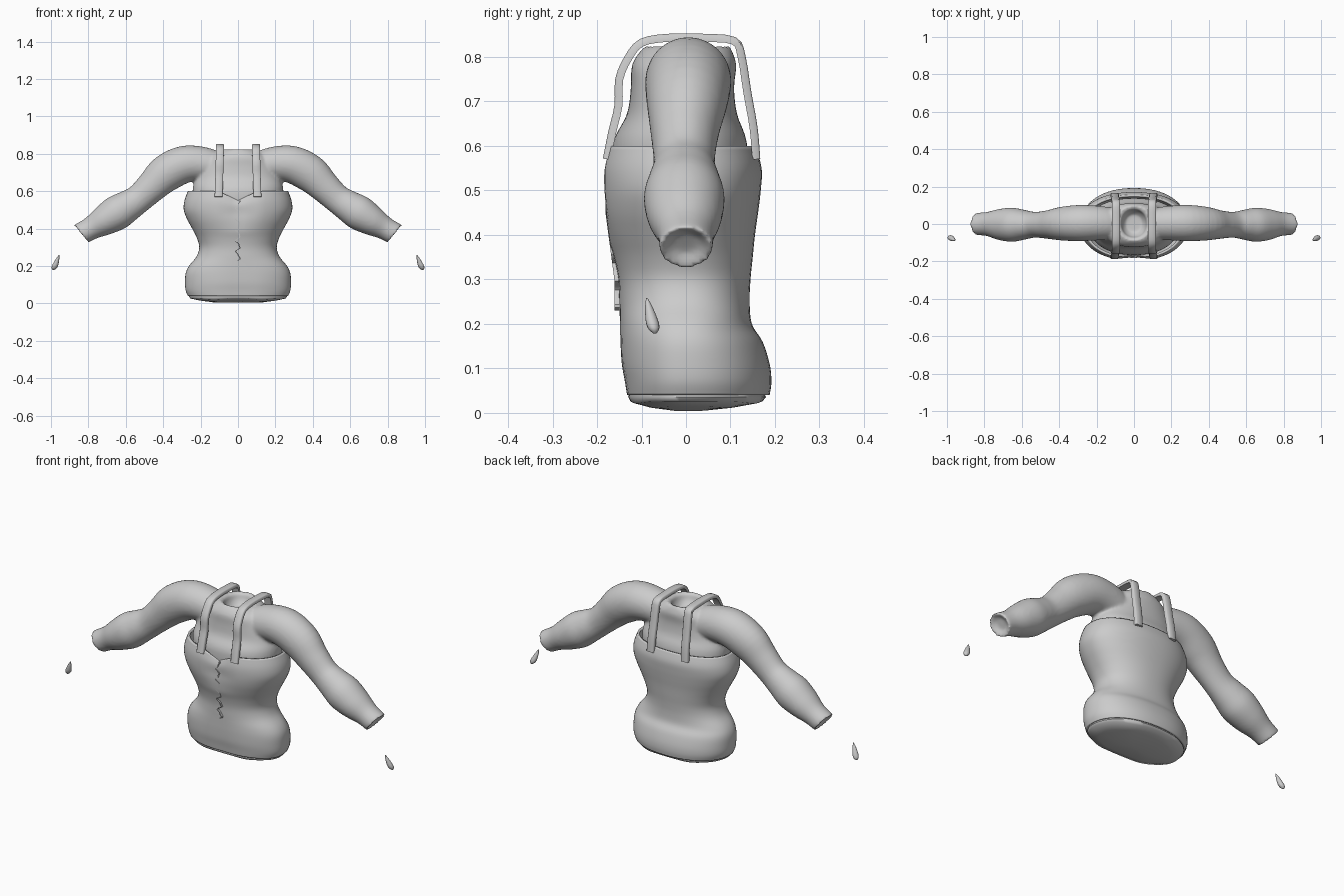
import bpy, bmesh, math
from mathutils import Vector

if "Cube" in bpy.data.objects:
    bpy.data.objects.remove(bpy.data.objects["Cube"])

grey = bpy.data.materials.new("plain grey")
grey.diffuse_color = (0.6, 0.6, 0.6, 1)
grey.use_nodes = True
grey.node_tree.nodes["Principled BSDF"].inputs["Base Color"].default_value = grey.diffuse_color


def make(name, bm, angle=40):
    bmesh.ops.recalc_face_normals(bm, faces=bm.faces)
    me = bpy.data.meshes.new(name)
    bm.to_mesh(me)
    bm.free()
    ob = bpy.data.objects.new(name, me)
    bpy.context.collection.objects.link(ob)
    me.materials.append(grey)
    shade(ob, angle)
    return ob


def shade(ob, angle):
    bpy.ops.object.select_all(action='DESELECT')
    bpy.context.view_layer.objects.active = ob
    ob.select_set(True)
    bpy.ops.object.shade_smooth_by_angle(angle=math.radians(angle))


def spline(rows, steps=4):
    """Smooth curve through rows of numbers."""
    out = []
    for i in range(len(rows) - 1):
        p = [rows[max(0, min(len(rows) - 1, i + k))] for k in (-1, 0, 1, 2)]
        for s in range(steps):
            t = s / steps
            out.append([0.5 * (2 * b + (c - a) * t + (2 * a - 5 * b + 4 * c - d) * t * t
                               + (3 * b - a - 3 * c + d) * t ** 3) for a, b, c, d in zip(*p)])
    return out + [list(rows[-1])]


def loft(bm, rings, caps=(True, True)):
    loops = [[bm.verts.new(p) for p in r] for r in rings]
    n = len(loops[0])
    for a, b in zip(loops, loops[1:]):
        for i in range(n):
            bm.faces.new((a[i], a[(i + 1) % n], b[(i + 1) % n], b[i]))
    for flag, lp in zip(caps, (loops[0], loops[-1])):
        if flag:
            bm.faces.new(lp)
    return loops


def oval(z, hw, front, back, power=2.2, n=64):
    """Horizontal ring with separate front and back depth."""
    pts = []
    for i in range(n):
        a = 2 * math.pi * i / n
        c, s = math.cos(a), math.sin(a)
        x = math.copysign(abs(c) ** (2 / power), c) * hw
        y = math.copysign(abs(s) ** (2 / power), s)
        mid = (front + back) / 2 * min(1, abs(y) + 0.3)
        pts.append(Vector((x, y * (back if y > 0 else -front), z)))
    return pts


# Corset: z, half width, front, back
CORSET = [(.04, .268, -.138, .188), (.07, .28, -.142, .192), (.11, .283, -.148, .188),
          (.16, .28, -.15, .172), (.2, .262, -.15, .148), (.25, .222, -.15, .143),
          (.3, .207, -.152, .145), (.35, .22, -.162, .15), (.4, .245, -.178, .155),
          (.45, .272, -.19, .162), (.5, .29, -.195, .168), (.55, .286, -.195, .17),
          (.6, .268, -.185, .155)]
bm = bmesh.new()
rings = [oval(*r) for r in spline(CORSET)]
for ring in rings:
    for p in ring:
        if p.y < 0:
            k = max(0, 1 - abs(p.x) / .12)
            if p.z > .5:                           # dipped neckline
                p.z -= .05 * k ** 1.3 * (p.z - .5) / .1
            if .38 < p.z:                          # hollow between the cups
                p.y += .02 * k * min(1, (p.z - .38) / .1)
            if p.z < .25:                          # soft hollow at the lower front
                p.y += .008 * k * (1 - p.z / .25)
loft(bm, rings, (False, False))
corset = make("corset", bm)
sol = corset.modifiers.new("cloth thickness", 'SOLIDIFY')
sol.thickness = .012
sol.offset = -1

# Closed underside below the hem
bm = bmesh.new()
UNDER = [(.05, .255, -.125, .172), (.036, .262, -.13, .18), (.026, .255, -.125, .172),
         (.016, .2, -.09, .12), (.009, .12, -.05, .07), (.005, .03, -.015, .02)]
rings = [oval(*r) for r in UNDER]
for ring in rings[2:]:
    for p in ring:
        p.z -= .005 * math.exp(-((abs(p.x) - .13) / .06) ** 2)
loft(bm, rings)
make("torso_underside", bm, 60)

# Upper body with a hollow neck, and both arms, blended into one skin
bm = bmesh.new()
CHEST = [(.47, .23, -.16, .135), (.6, .243, -.165, .138), (.67, .225, -.133, .115),
         (.73, .2, -.124, .108), (.78, .165, -.122, .113), (.81, .12, -.105, .105),
         (.825, .088, -.09, .097)]
rings = [oval(*r) for r in spline(CHEST)]
rings += [oval(.82, .07, -.075, .08), oval(.79, .062, -.066, .07), oval(.765, .045, -.045, .05)]
loft(bm, rings)

# Arm: x, z, radius across, radius in depth, y centre
ARM = [(.1, .72, .085, .085, 0), (.19, .745, .092, .092, .005), (.29, .742, .1, .097, .005),
       (.385, .695, .1, .09, .002), (.46, .625, .085, .076, -.003), (.53, .56, .077, .069, -.004),
       (.59, .52, .085, .08, -.004), (.65, .483, .093, .091, -.004), (.72, .44, .08, .083, -.003),
       (.785, .402, .062, .064, 0), (.842, .37, .06, .06, 0)]
path = spline(ARM)
for side in (1, -1):
    rings = []
    for i, (x, z, r, d, y) in enumerate(path):
        a, b = path[max(0, i - 1)], path[min(len(path) - 1, i + 1)]
        t = Vector((b[0] - a[0], 0, b[1] - a[1])).normalized()
        if i == len(path) - 1:
            t = Vector((.77, 0, -.64))
        up = Vector((-t.z, 0, t.x))
        rings.append([Vector((x, y, z)) + up * r * math.cos(k * math.pi / 16)
                      + Vector((0, d * math.sin(k * math.pi / 16), 0)) for k in range(32)])
    # Dished wrist end
    c = Vector((path[-1][0], 0, path[-1][1]))
    for f, depth in ((.85, .006), (.5, .022)):
        rings.append([c + (p - c) * f - t * depth for p in rings[len(path) - 1]])
    rings = [[Vector((p.x * side, p.y, p.z)) for p in r] for r in rings]
    loft(bm, rings)
body = make("upper_body_and_arms", bm)
rem = body.modifiers.new("blend", 'REMESH')
rem.mode = 'VOXEL'
rem.voxel_size = .008
rem.use_smooth_shade = True
smo = body.modifiers.new("soften", 'SMOOTH')
smo.factor = .5
smo.iterations = 6

# Shoulder straps: y, z along the path from front to back
STRAP = [(-.178, .57), (-.166, .63), (-.152, .69), (-.15, .75), (-.13, .797), (-.1, .832),
         (-.04, .843), (.04, .843), (.108, .836), (.125, .8), (.138, .72), (.152, .64), (.158, .57)]
sp = spline(STRAP, 3)
for side, label in ((1, "right"), (-1, "left")):
    bm = bmesh.new()
    rings = []
    for i, (y, z) in enumerate(sp):
        a, b = sp[max(0, i - 1)], sp[min(len(sp) - 1, i + 1)]
        nrm = Vector((0, a[1] - b[1], b[0] - a[0])).normalized() * .009
        xc = .104 - .008 * math.sin(math.pi * i / (len(sp) - 1))
        c = Vector((side * xc, y, z))
        w = Vector((.021, 0, 0))
        rings.append([c + w - nrm, c + w + nrm * .6, c + w * .8 + nrm,
                      c - w * .8 + nrm, c - w + nrm * .6, c - w - nrm])
    loft(bm, rings)
    make("strap_" + label, bm, 50)

# Wavy lace down the front
bm = bmesh.new()
rings = []
for i in range(49):
    t = i / 48
    z = .23 + .32 * t
    x = .011 * math.sin(t * 34) + .004 * math.sin(t * 71)
    y = -.156 - .02 * max(0, min(1, (z - .3) / .15))
    rings.append([Vector((x + dx, y + dy, z)) for dx, dy in
                  ((-.003, .012), (.003, .012), (.003, -.005), (-.003, -.005))])
loft(bm, rings)
make("front_lace", bm)

# Loose teardrop tips beyond each wrist: t, radius
TIP = [(0, .003), (.12, .013), (.3, .016), (.55, .013), (.8, .008), (1, .002)]
for side, label in ((1, "right"), (-1, "left")):
    bm = bmesh.new()
    low, high = Vector((.987, -.07, .178)), Vector((.957, -.088, .258))
    rings = []
    for t, r in spline(TIP, 3):
        c = low.lerp(high, t)
        rings.append([Vector((side * (c.x + r * math.cos(k * math.pi / 8)),
                              c.y + r * .9 * math.sin(k * math.pi / 8), c.z)) for k in range(16)])
    loft(bm, rings)
    make("finger_tip_" + label, bm, 60)
